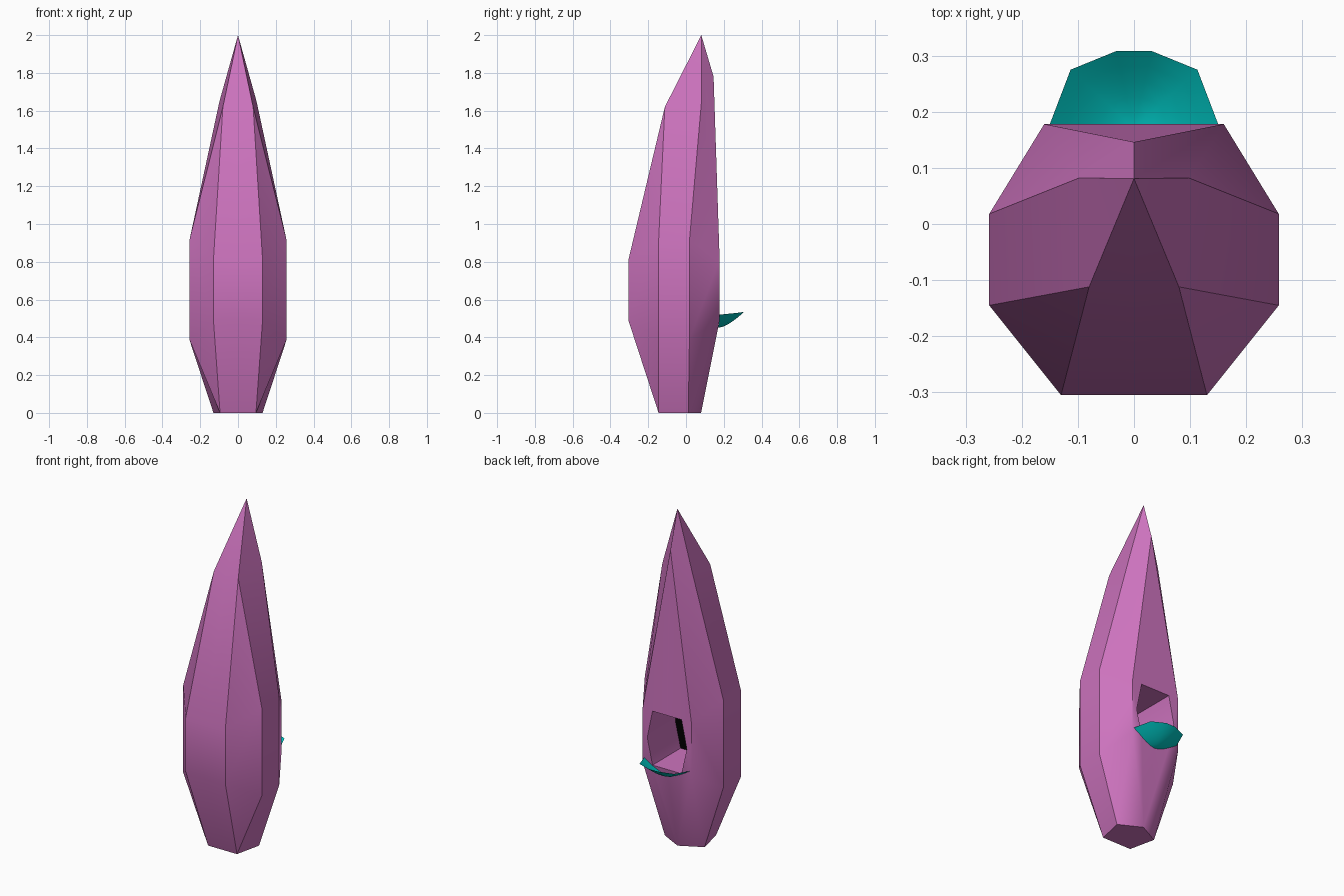
import bpy, bmesh, math
from mathutils import Vector

if "Cube" in bpy.data.objects:
    bpy.data.objects.remove(bpy.data.objects["Cube"])


def material(name, rgb):
    m = bpy.data.materials.new(name)
    m.use_nodes = True
    m.diffuse_color = (*rgb, 1)
    bsdf = m.node_tree.nodes["Principled BSDF"]
    bsdf.inputs["Base Color"].default_value = (*rgb, 1)
    bsdf.inputs["Roughness"].default_value = 0.8
    return m


def finish(name, bm, mats, angle):
    me = bpy.data.meshes.new(name)
    bm.to_mesh(me)
    bm.free()
    for m in mats:
        me.materials.append(m)
    ob = bpy.data.objects.new(name, me)
    bpy.context.collection.objects.link(ob)
    bpy.ops.object.select_all(action="DESELECT")
    ob.select_set(True)
    bpy.context.view_layer.objects.active = ob
    bpy.ops.object.shade_smooth_by_angle(angle=math.radians(angle))
    return ob


def build_half(points, faces):
    """Build the +x half from named corners, then mirror it across x = 0."""
    bm = bmesh.new()
    v = {k: bm.verts.new(p) for k, p in points.items()}
    for f in faces:
        bm.faces.new([v[k] for k in f.split()])
    bmesh.ops.mirror(bm, geom=bm.verts[:] + bm.edges[:] + bm.faces[:],
                     axis="X", merge_dist=0.0005)
    bmesh.ops.remove_doubles(bm, verts=bm.verts[:], dist=0.0005)
    bmesh.ops.recalc_face_normals(bm, faces=bm.faces[:])
    return bm


purple = material("orchid purple", (0.61, 0.172, 0.515))
teal = material("teal", (0.0, 0.58, 0.56))
black = material("hollow black", (0.0, 0.0, 0.0))

# Faceted pod: centre-line corners end in 0, lo and hi mark the widest band
END = -0.085
pod = {
    "base0": (0, -.145, 0), "base_front": (.095, -.145, 0),
    "base_side": (.13, .012, 0), "base_back0": (0, .08, 0),
    "front_lo0": (0, -.305, .49), "front_hi0": (0, -.305, .81),
    "front_lo": (.13, -.305, .49), "front_hi": (.13, -.305, .81),
    "side_lo": (.258, -.145, .39), "side_hi": (.258, -.145, .91),
    "rear_lo": (.258, .018, .39), "rear_hi": (.258, .018, .91),
    "back_lo": (.16, .178, .49), "back_hi": (.16, .178, .81),
    "neck0": (0, -.112, 1.62), "neck": (.08, -.112, 1.62),
    "shoulder": (.098, .082, 1.65), "ridge0": (0, .146, 1.78),
    "tip0": (0, .081, 2),
}
# Six-sided doorway in the back, with matching corners at the inner end
door = {"top0": (0, .81), "top": (.095, .81), "mid": (.13, .645),
        "low": (.095, .49), "low0": (0, .49)}
for k, (x, z) in door.items():
    pod["door_" + k] = (x, .178, z)
    pod["end_" + k] = (x, END, z)

pod_faces = [
    "base0 base_front base_side base_back0",
    "base0 base_front front_lo front_lo0",
    "front_lo0 front_lo front_hi front_hi0",
    "front_hi0 front_hi neck neck0",
    "neck0 neck tip0",
    "base_front side_lo front_lo",
    "front_lo side_lo side_hi front_hi",
    "front_hi side_hi neck",
    "base_front base_side rear_lo side_lo",
    "side_lo rear_lo rear_hi side_hi",
    "side_hi rear_hi shoulder neck",
    "neck shoulder tip0",
    "base_side base_back0 back_lo rear_lo",
    "rear_lo back_lo back_hi rear_hi",
    "rear_hi back_hi ridge0 tip0 shoulder",
    "base_back0 door_low0 door_low back_lo",
    "back_lo door_low door_mid door_top back_hi",
    "back_hi door_top door_top0 ridge0",
    "end_top0 end_top end_mid end_low end_low0",
]
ring = list(door)
for a, b in zip(ring, ring[1:]):
    pod_faces.append(f"door_{a} door_{b} end_{b} end_{a}")

bm = build_half(pod, pod_faces)
for f in bm.faces:
    # the far end of the doorway is dark
    if all(abs(v.co.y - END) < 0.001 for v in f.verts):
        f.material_index = 1
body = finish("pod_body", bm, [purple, black], 30)

# Keep the lower back softly rounded where it narrows to the base
for e in body.data.edges:
    ends = [body.data.vertices[i].co for i in e.vertices]
    low, high = sorted(ends, key=lambda c: c.z)
    if low.z < 0.01 and low.y > 0.05 and high.y > 0.15:
        e.use_edge_sharp = False

# Cupped leaf below the doorway: rows swept from its root to its rim
root = Vector((0, .171, .45))
half_rim = [(.15, .178, .52), (.113, .275, .53), (.032, .308, .535)]
rim = [Vector(p) for p in half_rim]
rim += [Vector((-p[0], p[1], p[2])) for p in reversed(half_rim)]
bm = bmesh.new()
centre = bm.verts.new(root)
previous = None
STEPS = 5
for i in range(1, STEPS + 1):
    t = i / STEPS
    row = []
    for p in rim:
        q = root.lerp(p, t)
        q.z = root.z + (p.z - root.z) * t ** 1.5
        row.append(bm.verts.new(q))
    for j in range(len(rim) - 1):
        if previous:
            bm.faces.new((previous[j], row[j], row[j + 1], previous[j + 1]))
        else:
            bm.faces.new((centre, row[j], row[j + 1]))
    previous = row
finish("leaf_step", bm, [teal], 60)
